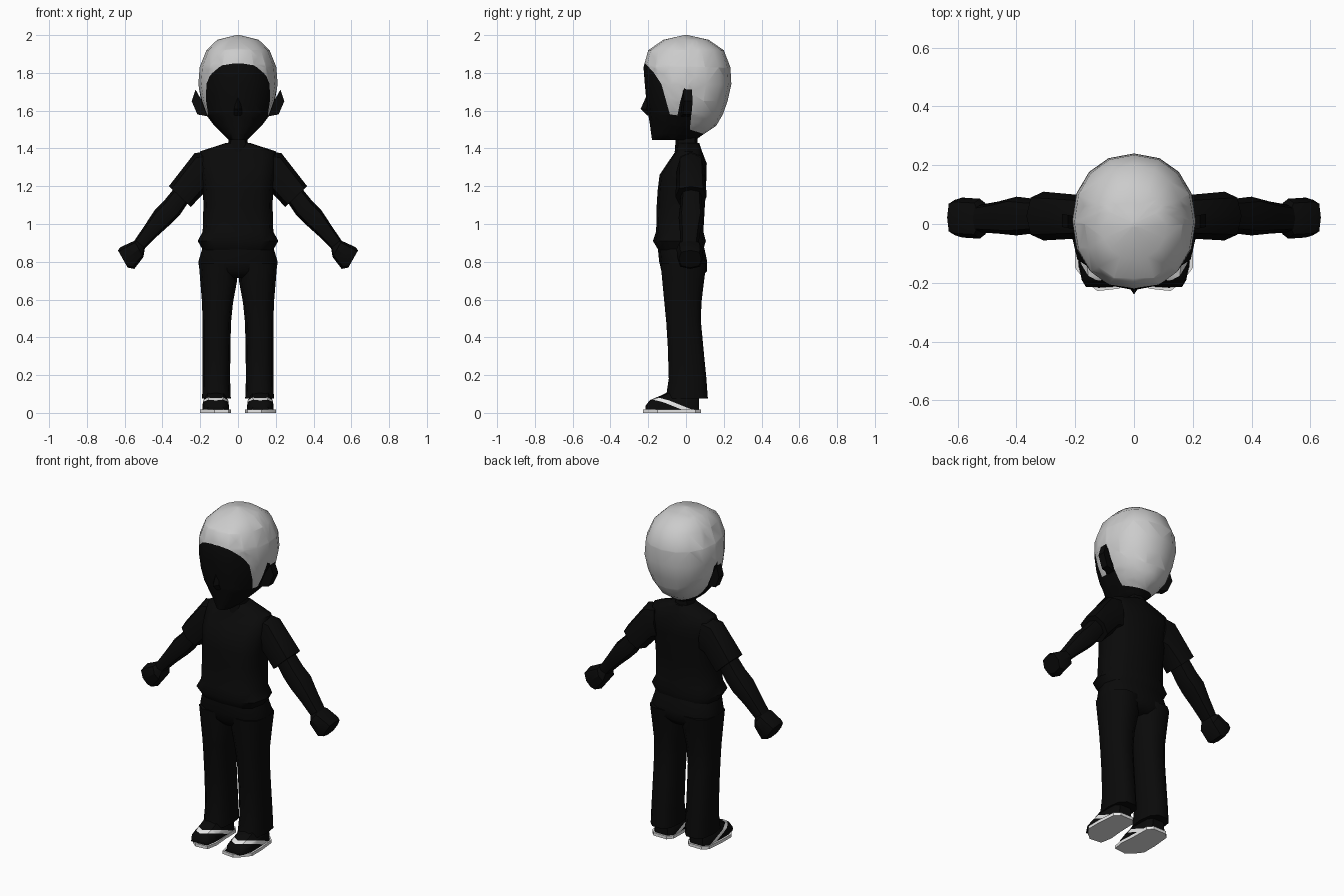
import bpy, bmesh, math
from mathutils import Vector

if "Cube" in bpy.data.objects:
    bpy.data.objects.remove(bpy.data.objects["Cube"])


def material(name, value):
    m = bpy.data.materials.new(name)
    m.diffuse_color = (value, value, value, 1)
    m.use_nodes = True
    m.node_tree.nodes["Principled BSDF"].inputs["Base Color"].default_value = m.diffuse_color
    return m


BLACK = material("black", 0.003)
HAIR = material("light grey", 0.6)
WHITE = material("white", 0.8)


def ring(c, u, v, n, power=0.8):
    """Rounded-box ring around centre c with half axes u and v."""
    c, u, v = Vector(c), Vector(u), Vector(v)
    def p(t):
        return math.copysign(abs(t) ** power, t) if abs(t) > 1e-6 else 0.0
    angles = [2 * math.pi * i / n for i in range(n)]
    return [c + u * p(math.cos(a)) + v * p(math.sin(a)) for a in angles]


def flat_ring(z, rx, front, back, n, cx=0, power=0.8):
    return ring((cx, (front + back) / 2, z), (rx, 0, 0),
                (0, (back - front) / 2, 0), n, power)


def loft(rings):
    bm = bmesh.new()
    rows = [[bm.verts.new(p) for p in r] for r in rings]
    n = len(rows[0])
    for a, b in zip(rows, rows[1:]):
        for i in range(n):
            j = (i + 1) % n
            bm.faces.new((a[i], a[j], b[j], b[i]))
    bm.faces.new(rows[0])
    bm.faces.new(rows[-1])
    return bm


def finish(name, bm, mats, mirror=False, angle=50):
    bmesh.ops.recalc_face_normals(bm, faces=bm.faces[:])
    me = bpy.data.meshes.new(name)
    bm.to_mesh(me)
    bm.free()
    for m in mats:
        me.materials.append(m)
    ob = bpy.data.objects.new(name, me)
    bpy.context.collection.objects.link(ob)
    bpy.ops.object.select_all(action='DESELECT')
    ob.select_set(True)
    bpy.context.view_layer.objects.active = ob
    bpy.ops.object.shade_smooth_by_angle(angle=math.radians(angle))
    if mirror:
        ob.modifiers.new("mirror", 'MIRROR').use_mirror_merge = False
    return ob


def cut(bm, point, normal):
    bmesh.ops.bisect_plane(bm, geom=bm.verts[:] + bm.edges[:] + bm.faces[:],
                           dist=1e-5, plane_co=point, plane_no=normal)


def inside(y, z, poly):
    hit = False
    for (y0, z0), (y1, z1) in zip(poly, poly[1:] + poly[:1]):
        if (z0 > z) != (z1 > z) and y < y0 + (z - z0) * (y1 - y0) / (z1 - z0):
            hit = not hit
    return hit


# Head, with the hair area cut in along a side-on hairline
bm = loft([flat_ring(z, rx, f, b, 16, power=0.92) for z, rx, f, b in (
    (1.445, .05, -.18, .05), (1.48, .085, -.185, .10), (1.52, .125, -.19, .16),
    (1.58, .17, -.2, .195), (1.65, .195, -.21, .22), (1.74, .21, -.218, .24),
    (1.83, .203, -.225, .235), (1.92, .167, -.2, .2), (1.975, .11, -.12, .12),
    (2.0, .01, -.01, .01))])
bmesh.ops.triangulate(bm, faces=[f for f in bm.faces if len(f.verts) == 4])
hairline = [(-.3, 1.855), (-.215, 1.85), (-.17, 1.8), (-.13, 1.74), (-.105, 1.65),
            (-.085, 1.58), (-.045, 1.575), (-.03, 1.65), (-.01, 1.72),
            (.02, 1.7), (.03, 1.6), (.02, 1.5), (.1, 1.475), (.3, 1.475)]
for (y0, z0), (y1, z1) in zip(hairline, hairline[1:]):
    cut(bm, (0, y0, z0), Vector((0, z1 - z0, y0 - y1)).normalized())
region = hairline + [(.3, 2.1), (-.3, 2.1)]
for f in bm.faces:
    c = f.calc_center_median()
    f.material_index = int(inside(c.y, c.z, region))
finish("head", bm, [BLACK, HAIR], angle=60)

# Nose
bm = loft([flat_ring(1.575, .022, -.205, -.18, 4, power=1),
           flat_ring(1.61, .02, -.24, -.18, 4, power=1),
           flat_ring(1.67, .008, -.213, -.18, 4, power=1)])
finish("nose", bm, [BLACK], angle=30)

# Ears: thin plates flaring outward
bm = loft([[Vector((x, y + (x - .17) * .2, z)) for x, z in
            ((.16, 1.57), (.215, 1.58), (.245, 1.65), (.225, 1.712), (.19, 1.65))]
           for y in (-.025, .02)])
finish("ears", bm, [BLACK], mirror=True, angle=30)

# Neck
bm = loft([flat_ring(z, r, f, b, 8) for z, r, f, b in
           ((1.38, .06, -.06, .07), (1.44, .05, -.055, .06), (1.52, .05, -.05, .07))])
finish("neck", bm, [BLACK])

# Shirt body
bm = loft([flat_ring(z, r, f, b, 12, power=.7) for z, r, f, b in (
    (.86, .185, -.145, .09), (.91, .213, -.175, .105), (.96, .187, -.158, .092),
    (1.1, .183, -.155, .1), (1.18, .186, -.15, .106), (1.26, .195, -.14, .108),
    (1.32, .2, -.1, .11), (1.385, .2, -.055, .085), (1.43, .06, -.045, .07))])
finish("shirt_body", bm, [BLACK])

# Sleeves
bm = loft([ring(c, u, (0, w, 0), 8) for c, u, w in (
    ((.15, .025, 1.285), (.01, 0, .1), .07),
    ((.2, .025, 1.275), (.03, 0, .1), .075),
    ((.308, .027, 1.145), (.058, 0, .055), .083))])
finish("sleeves", bm, [BLACK], mirror=True)

# Arms
bm = loft([ring(c, u, (0, w, 0), 8) for c, u, w in (
    ((.28, .027, 1.18), (.038, 0, .034), .055),
    ((.35, .027, 1.085), (.042, 0, .037), .06),
    ((.40, .027, 1.035), (.042, 0, .037), .066),
    ((.46, .022, .965), (.033, 0, .029), .055),
    ((.53, .018, .88), (.025, 0, .022), .046))])
finish("arms", bm, [BLACK], mirror=True)

# Hands: closed fists
bm = loft([ring(c, u, (0, w, 0), 8, .7) for c, u, w in (
    ((.517, .018, .893), (.024, 0, .02), .046),
    ((.525, .018, .868), (.024, 0, .043), .068),
    ((.585, .022, .82), (.036, 0, .058), .068),
    ((.61, .022, .815), (.026, 0, .046), .06))])
finish("hands", bm, [BLACK], mirror=True, angle=35)

# Trouser hips and legs
bm = loft([flat_ring(z, r, f, b, 12, power=.75) for z, r, f, b in (
    (.9, .185, -.145, .09), (.86, .192, -.148, .1), (.8, .21, -.142, .112),
    (.75, .203, -.13, .11), (.715, .12, -.1, .08))])
finish("trouser_hips", bm, [BLACK])
bm = loft([flat_ring(z, (xo - xi) / 2, f, b, 10, (xo + xi) / 2, .75)
           for z, xi, xo, f, b in (
    (.79, .005, .207, -.138, .112), (.7, .005, .2, -.13, .1),
    (.58, .027, .19, -.118, .085), (.48, .037, .188, -.108, .083),
    (.35, .04, .187, -.1, .095), (.18, .042, .187, -.095, .112),
    (.075, .038, .19, -.112, .12))])
finish("trouser_legs", bm, [BLACK], mirror=True)

# Sandal soles with a dark footbed
CX = .118
outline = ((.05, -.22), (.125, -.228), (.165, -.195), (.2, -.15), (.2, -.06), (.19, .05),
           (.16, .08), (.075, .08), (.048, .05), (.045, -.06), (.037, -.15))
bm = loft([[Vector((x, y, z)) for x, y in outline] for z in (0, .018)])
bmesh.ops.recalc_face_normals(bm, faces=bm.faces[:])
top = max(bm.faces, key=lambda f: f.calc_center_median().z)
bmesh.ops.inset_region(bm, faces=[top], thickness=.011)
top.material_index = 1
finish("sandal_soles", bm, [WHITE, BLACK], mirror=True, angle=30)

# Feet, with V straps cut in on the top and sides
bm = loft([[Vector((dx * w, y, .017 + h * k)) for dx, k in
            ((-1, 0), (-.95, .5), (-.6, .92), (0, 1), (.6, .92), (.95, .5), (1, 0))]
           for y, w, h in ((-.215, .045, .02), (-.19, .06, .052), (-.14, .07, .072),
                           (-.09, .071, .095), (.04, .066, .095), (.068, .042, .09))])
for s in (-1, 1):
    for level in (-.012, .01):
        n = Vector((-.3 * s, .4, 1))
        cut(bm, n * (level / n.length_squared), n.normalized())
for f in bm.faces:
    c = f.calc_center_median()
    level = c.z + .4 * c.y - .3 * abs(c.x)
    f.material_index = int(-.012 < level < .01 and c.y < .03 and c.z > .018)
bmesh.ops.translate(bm, vec=(CX, 0, 0), verts=bm.verts[:])
finish("feet", bm, [BLACK, WHITE], mirror=True, angle=40)
